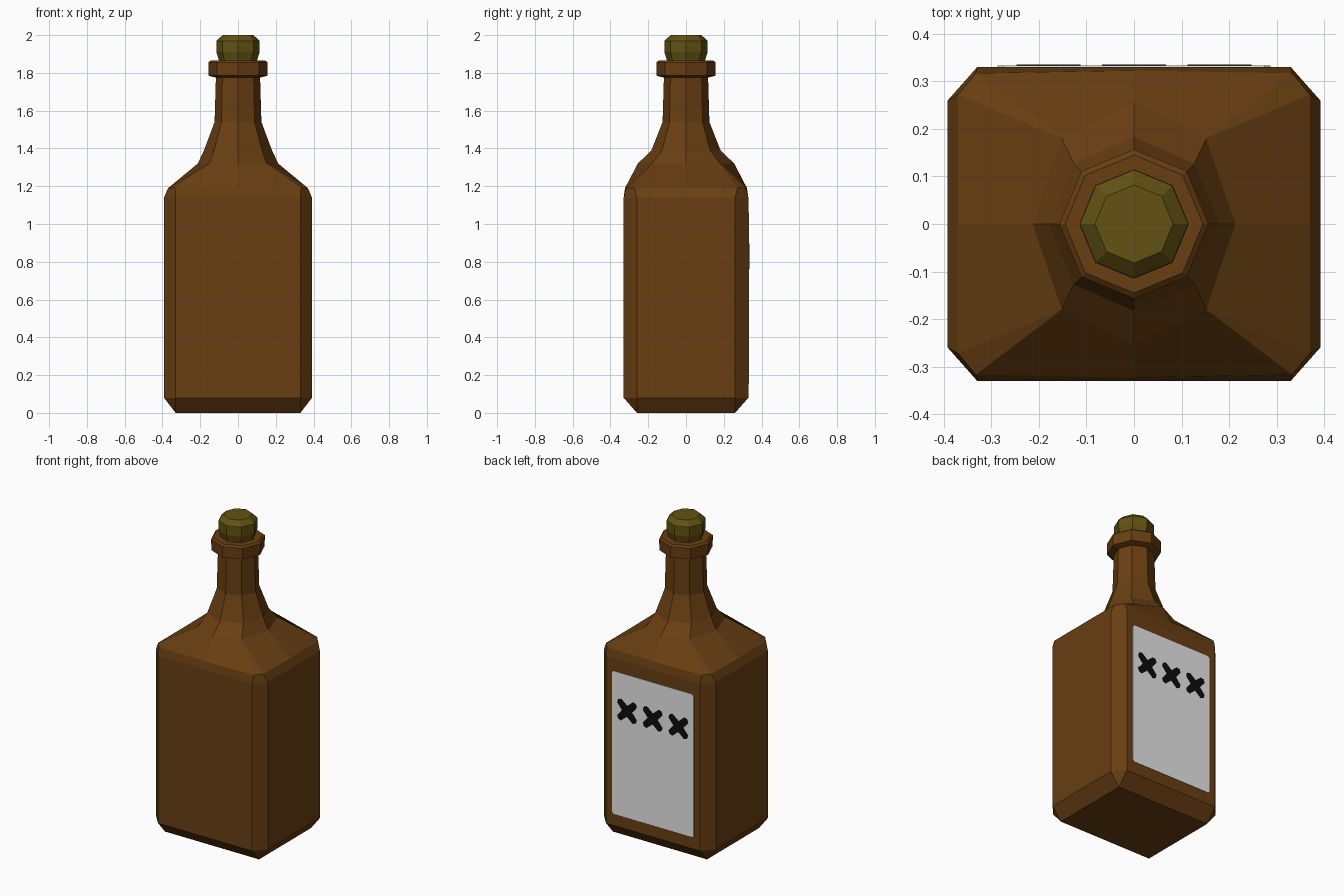
import bpy, bmesh, math

if "Cube" in bpy.data.objects:
    bpy.data.objects.remove(bpy.data.objects["Cube"])


def material(name, rgb):
    m = bpy.data.materials.new(name)
    m.diffuse_color = (*rgb, 1)
    m.use_nodes = True
    m.node_tree.nodes["Principled BSDF"].inputs["Base Color"].default_value = m.diffuse_color
    return m


GLASS = material("brown_glass", (0.14, 0.049, 0.006))
CORK = material("olive_cork", (0.122, 0.084, 0.006))
PAPER = material("label_white", (0.8, 0.8, 0.8))
INK = material("ink_black", (0.004, 0.004, 0.004))


def finish(bm, name, mat):
    bmesh.ops.remove_doubles(bm, verts=bm.verts, dist=0.0005)
    bmesh.ops.recalc_face_normals(bm, faces=bm.faces)
    me = bpy.data.meshes.new(name)
    bm.to_mesh(me)
    bm.free()
    me.materials.append(mat)
    ob = bpy.data.objects.new(name, me)
    bpy.context.collection.objects.link(ob)
    return ob


def loft(name, rings, mat):
    """Skin a stack of closed rings (lists of xyz) and cap both ends."""
    bm = bmesh.new()
    vs = [[bm.verts.new(p) for p in r] for r in rings]
    n = len(vs[0])
    for a, b in zip(vs, vs[1:]):
        for i in range(n):
            j = (i + 1) % n
            bm.faces.new((a[i], a[j], b[j], b[i]))
    bm.faces.new(vs[0])
    bm.faces.new(vs[-1])
    return finish(bm, name, mat)


def ring(z, ax, ay, c1, c2):
    """12-point ring from one mirrored quadrant: axis, two corner points, axis."""
    (x1, y1), (x2, y2) = c1, c2
    q = [(ax, 0), (x1, y1), (x2, y2), (0, ay), (-x2, y2), (-x1, y1)]
    return [(x, y, z) for x, y in q] + [(-x, -y, z) for x, y in q]


def octagon(z, r):
    d = r * math.sqrt(0.5)
    return ring(z, r, r, (d, d), (d, d))


# bottle: chamfered block, sloping shoulder, eight-sided neck and collar
loft("bottle", [
    ring(0.0, 0.33, 0.26, (0.33, 0.26), (0.33, 0.26)),
    ring(0.08, 0.392, 0.33, (0.392, 0.26), (0.33, 0.33)),
    ring(1.14, 0.392, 0.33, (0.392, 0.26), (0.33, 0.33)),
    ring(1.19, 0.37, 0.323, (0.37, 0.272), (0.333, 0.317)),
    ring(1.32, 0.213, 0.255, (0.152, 0.18), (0.152, 0.18)),
    ring(1.39, 0.18, 0.183, (0.127, 0.127), (0.127, 0.127)),
    octagon(1.54, 0.124), octagon(1.775, 0.117),
    octagon(1.785, 0.155), octagon(1.855, 0.157),
    octagon(1.865, 0.145), octagon(1.865, 0.09),
], GLASS)

# cork stopper
loft("cork", [octagon(1.85, 0.1), octagon(1.87, 0.102), octagon(1.91, 0.115),
              octagon(1.97, 0.114), octagon(2.0, 0.082)], CORK)


def plate(name, outline, y0, y1, mat):
    return loft(name, [[(x, y, z) for x, z in outline] for y in (y0, y1)], mat)


# back label with slightly clipped corners
w, lo, hi, c = 0.287, 0.155, 1.06, 0.012
plate("label", [(w, lo + c), (w, hi - c), (w - c, hi), (c - w, hi),
                (-w, hi - c), (-w, lo + c), (c - w, lo), (w - c, lo)],
      0.328, 0.333, PAPER)

# three painted crosses on the label
for k in (-1, 0, 1):
    pts = []
    for arm in range(4):
        for off, r in ((-45, 0.034), (-14, 0.079), (0, 0.086), (14, 0.079)):
            t = math.radians(45 + 90 * arm + off)
            pts.append((0.18 * k + r * math.cos(t), 0.83 + r * math.sin(t)))
    plate("cross_mark_%d" % (k + 2), pts, 0.331, 0.336, INK)
